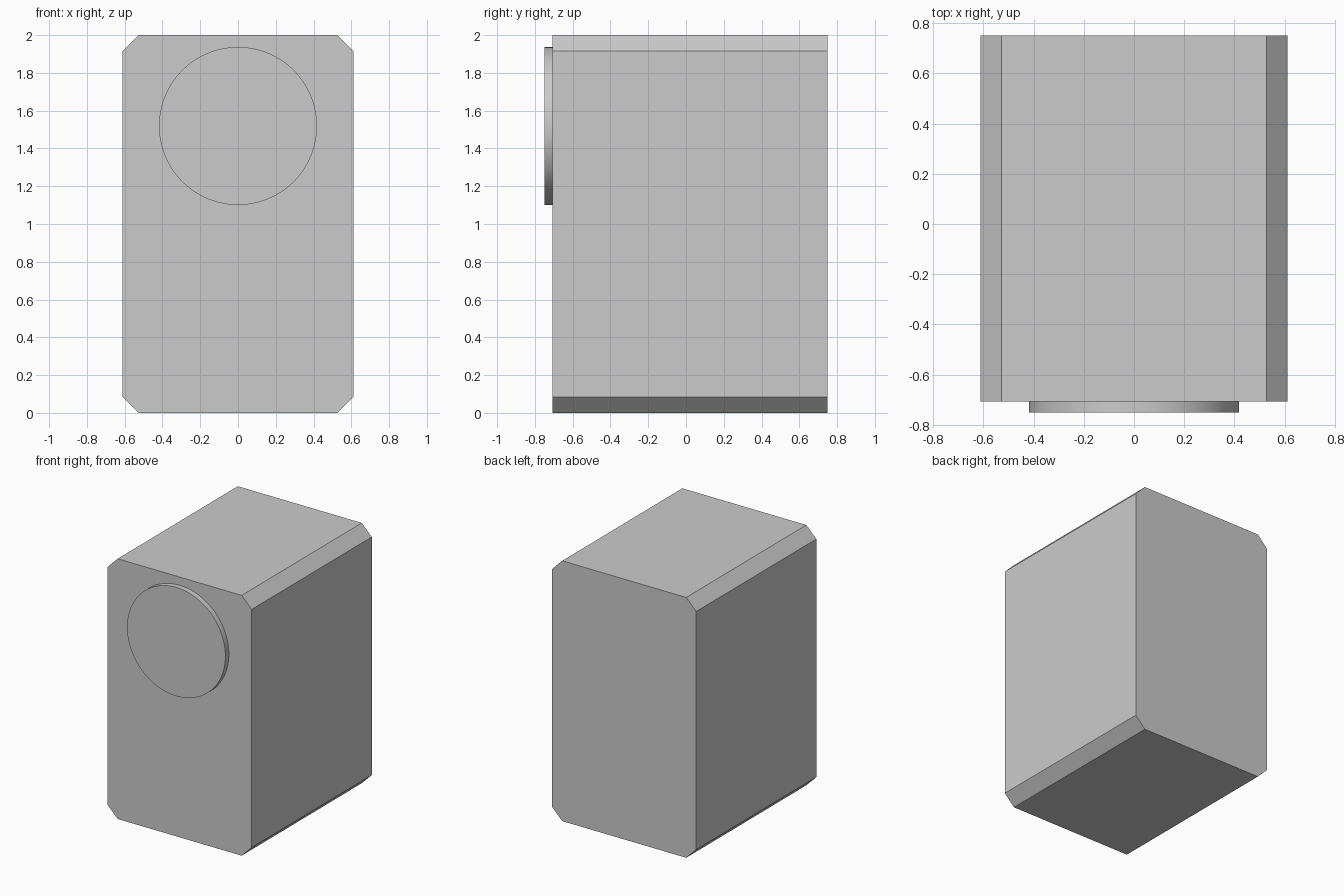
import bpy, bmesh, math

if "Cube" in bpy.data.objects:
    bpy.data.objects.remove(bpy.data.objects["Cube"])

W, H, C = 0.612, 2.0, 0.085          # half width, height, corner chamfer
FRONT, BACK = -0.708, 0.75


def extrude_profile(name, points, y0, y1):
    """Extrude a closed (x, z) outline along y into a solid."""
    bm = bmesh.new()
    face = bm.faces.new([bm.verts.new((x, y0, z)) for x, z in points])
    ext = bmesh.ops.extrude_face_region(bm, geom=[face], use_keep_orig=True)
    verts = [g for g in ext["geom"] if isinstance(g, bmesh.types.BMVert)]
    bmesh.ops.translate(bm, verts=verts, vec=(0, y1 - y0, 0))
    bmesh.ops.recalc_face_normals(bm, faces=bm.faces)
    mesh = bpy.data.meshes.new(name)
    bm.to_mesh(mesh)
    bm.free()
    obj = bpy.data.objects.new(name, mesh)
    bpy.context.collection.objects.link(obj)
    return obj


# Box body with four chamfered long edges
right = [(W - C, 0), (W, C), (W, H - C), (W - C, H)]
left = [(-x, z) for x, z in reversed(right)]
extrude_profile("body", right + left, FRONT, BACK)

# Round raised disc on the front, slightly embedded in the body
N, R, Z = 96, 0.418, 1.519
circle = [(R * math.cos(2 * math.pi * i / N), Z + R * math.sin(2 * math.pi * i / N))
          for i in range(N)]
disc = extrude_profile("front_disc", circle, -0.75, FRONT + 0.004)
bpy.context.view_layer.objects.active = disc
disc.select_set(True)
bpy.ops.object.shade_smooth_by_angle(angle=math.radians(30))
